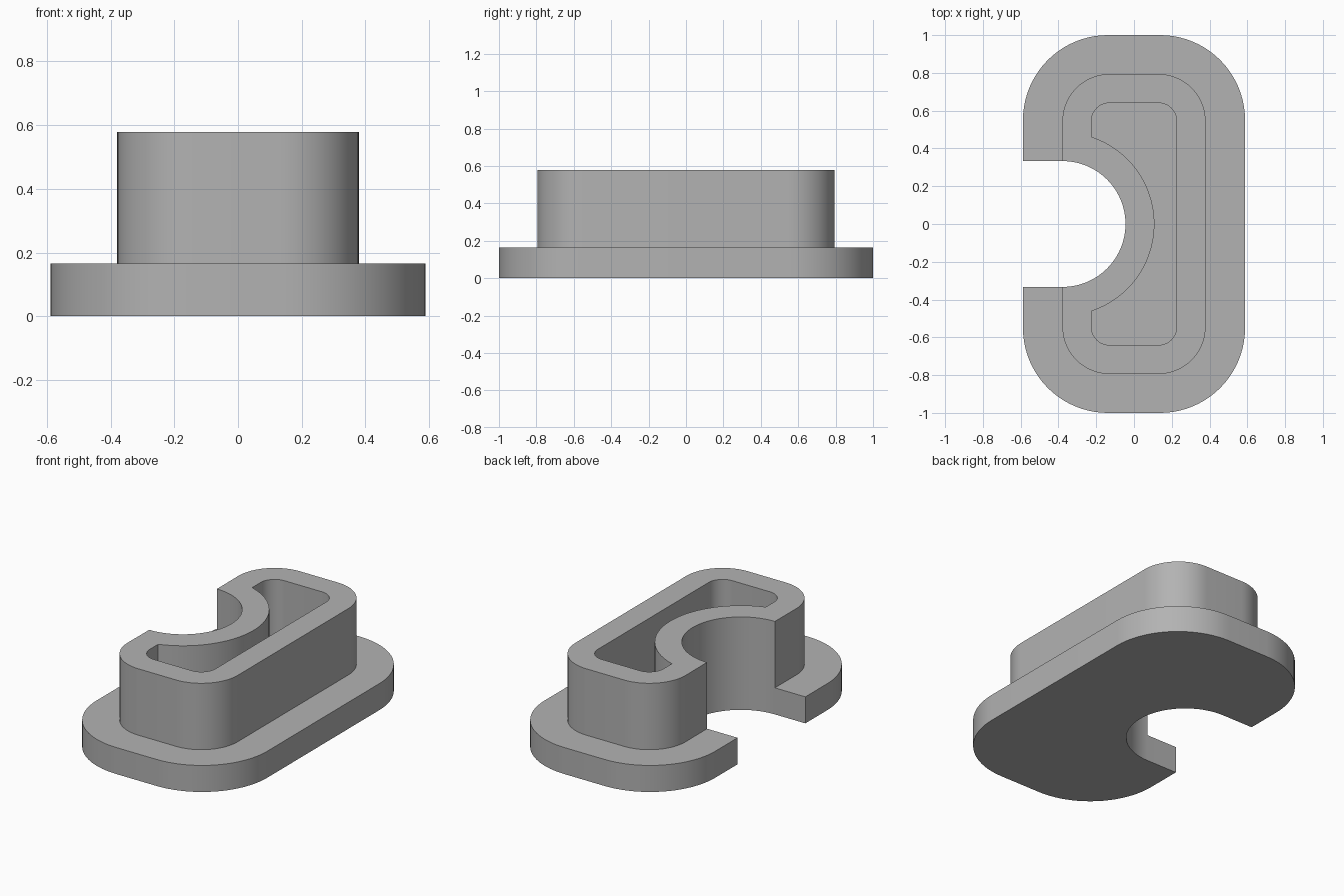
import bpy
from math import cos, sin, pi, asin, acos

default_cube = bpy.data.objects.get("Cube")
if default_cube:
    bpy.data.objects.remove(default_cube, do_unlink=True)

BASE_TOP, TOP = 0.165, 0.578
NOTCH_X, NOTCH_R = -0.378, 0.333     # round notch centre and radius
WALL = 0.153

grey = bpy.data.materials.new("plain grey")
grey.use_nodes = True
colour = (0.45, 0.45, 0.45, 1)
grey.diffuse_color = colour
grey.node_tree.nodes["Principled BSDF"].inputs["Base Color"].default_value = colour


def arc(cx, cy, r, start, end, steps):
    return [(cx + r * cos(start + (end - start) * i / steps),
             cy + r * sin(start + (end - start) * i / steps)) for i in range(steps + 1)]


def notched_outline(half_x, half_y, corner, notch_r):
    """Rounded rectangle with a round bite out of its -x side, counter-clockwise."""
    cx, cy = half_x - corner, half_y - corner
    pts = []
    for i, (sx, sy) in enumerate([(-1, -1), (1, -1), (1, 1), (-1, 1)]):
        start = pi + i * pi / 2
        pts += arc(sx * cx, sy * cy, corner, start, start + pi / 2, 20)
    # The bite spans a half circle, or less when the side lies inside it
    reach = max(-half_x - NOTCH_X, 0)
    a = acos(reach / notch_r)
    if half_x > -NOTCH_X + 0.01:
        pts.append((-half_x, notch_r))
    pts += arc(NOTCH_X, 0, notch_r, a, -a, 48)
    if half_x > -NOTCH_X + 0.01:
        pts.append((-half_x, -notch_r))
    return pts


def extrude_outlines(name, outlines, z0, z1):
    """Fill the outlines (inner ones become holes) and extrude from z0 to z1."""
    curve = bpy.data.curves.new(name, "CURVE")
    curve.dimensions = "2D"
    curve.fill_mode = "BOTH"
    curve.extrude = (z1 - z0) / 2
    for pts in outlines:
        spline = curve.splines.new("POLY")
        spline.points.add(len(pts) - 1)
        for p, (x, y) in zip(spline.points, pts):
            p.co = (x, y, 0, 1)
        spline.use_cyclic_u = True
    obj = bpy.data.objects.new(name, curve)
    obj.location.z = (z0 + z1) / 2
    bpy.context.collection.objects.link(obj)
    bpy.ops.object.select_all(action="DESELECT")
    obj.select_set(True)
    bpy.context.view_layer.objects.active = obj
    bpy.ops.object.convert(target="MESH")
    obj = bpy.context.object
    # Weld the caps to the sides so the shading follows the real edges
    bpy.ops.object.mode_set(mode="EDIT")
    bpy.ops.mesh.select_all(action="SELECT")
    bpy.ops.mesh.remove_doubles(threshold=0.0001)
    bpy.ops.mesh.normals_make_consistent(inside=False)
    bpy.ops.object.mode_set(mode="OBJECT")
    obj.data.materials.clear()
    obj.data.materials.append(grey)
    bpy.ops.object.shade_smooth_by_angle(angle=pi / 6)
    return obj


# Wide flange at the bottom
extrude_outlines("base_flange", [notched_outline(0.588, 1.0, 0.45, NOTCH_R)], 0, BASE_TOP)

# Raised hollow wall, open at the top, with the flange as its floor
outer = notched_outline(0.379, 0.794, 0.25, NOTCH_R)
pocket = notched_outline(0.379 - WALL, 0.794 - WALL, 0.097, NOTCH_R + WALL)
extrude_outlines("raised_wall", [outer, pocket], BASE_TOP, TOP)
